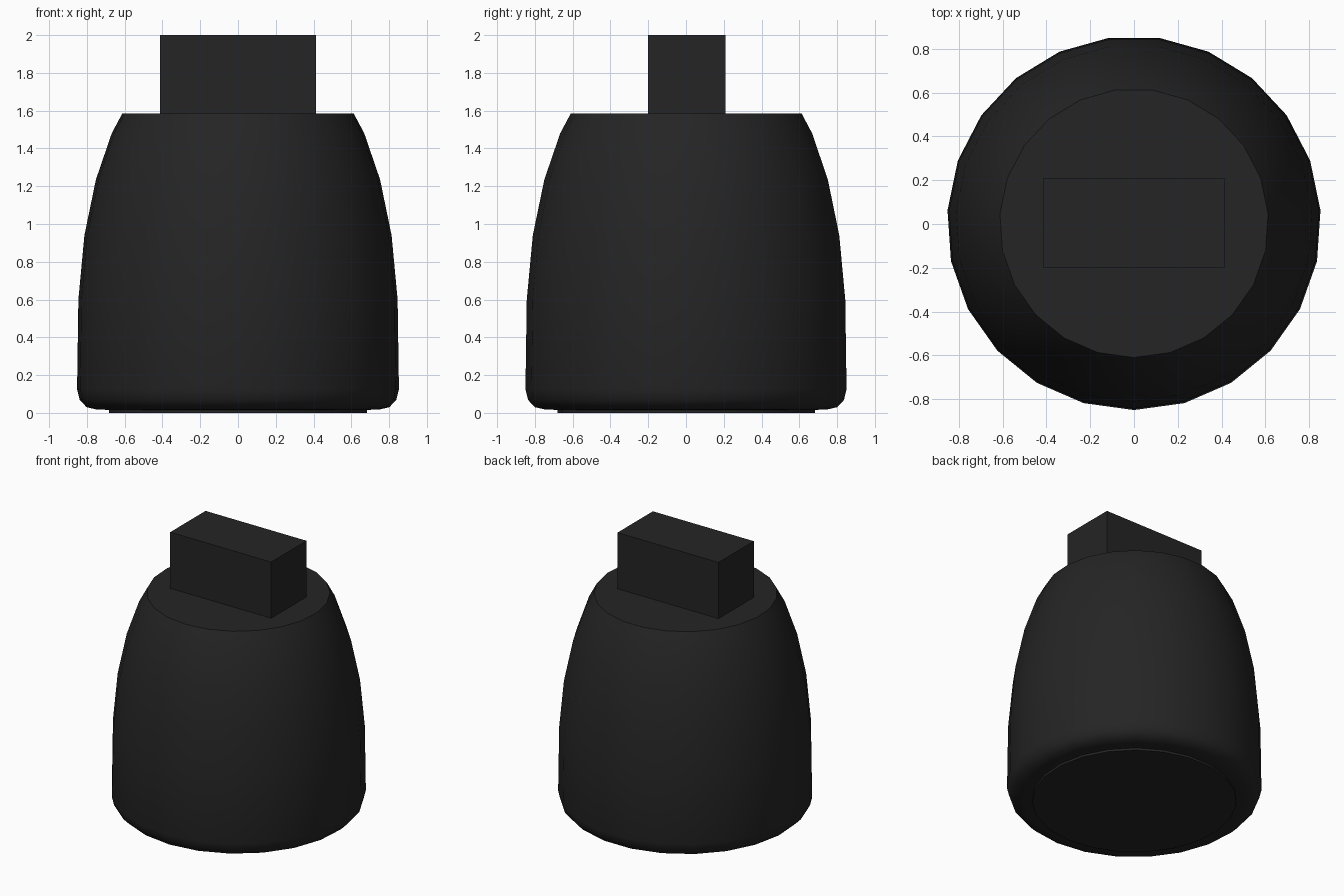
import bpy
import bmesh
import math

cube = bpy.data.objects.get("Cube")
if cube:
    bpy.data.objects.remove(cube, do_unlink=True)

SIDES = 23
OFFSET_Y = 0.004

black = bpy.data.materials.new("matte black")
black.use_nodes = True
colour = (0.018, 0.018, 0.018, 1)
black.diffuse_color = colour
black.node_tree.nodes["Principled BSDF"].inputs["Base Color"].default_value = colour


def add_object(name, bm):
    bmesh.ops.recalc_face_normals(bm, faces=bm.faces)
    mesh = bpy.data.meshes.new(name)
    bm.to_mesh(mesh)
    bm.free()
    mesh.materials.append(black)
    obj = bpy.data.objects.new(name, mesh)
    bpy.context.collection.objects.link(obj)
    obj.location.y = OFFSET_Y
    return obj


def lathe(name, profile):
    """Closed turned solid from (radius, height) points, one corner facing front."""
    bm = bmesh.new()
    rings = []
    for r, z in profile:
        angles = [2 * math.pi * i / SIDES - math.pi / 2 for i in range(SIDES)]
        rings.append([bm.verts.new((r * math.cos(a), r * math.sin(a), z)) for a in angles])
    for low, high in zip(rings, rings[1:]):
        for i in range(SIDES):
            j = (i + 1) % SIDES
            bm.faces.new((low[i], low[j], high[j], high[i]))
    bm.faces.new(rings[0])
    bm.faces.new(rings[-1])
    obj = add_object(name, bm)
    bpy.ops.object.select_all(action="DESELECT")
    obj.select_set(True)
    bpy.context.view_layer.objects.active = obj
    bpy.ops.object.shade_smooth_by_angle(angle=math.radians(42))
    return obj


# Tapered knob body with a thin raised foot disc under it
lathe("knob_body", [
    (0.685, 0), (0.685, 0.016), (0.75, 0.018), (0.803, 0.03), (0.84, 0.068),
    (0.854, 0.125), (0.847, 0.6), (0.815, 0.94), (0.754, 1.235),
    (0.67, 1.48), (0.614, 1.585)])

# Rectangular grip block on top
bm = bmesh.new()
bmesh.ops.create_cube(bm, size=1)
bmesh.ops.scale(bm, vec=(0.825, 0.412, 0.415), verts=bm.verts)
bmesh.ops.translate(bm, vec=(0, 0, 1.7925), verts=bm.verts)
add_object("grip_block", bm)
